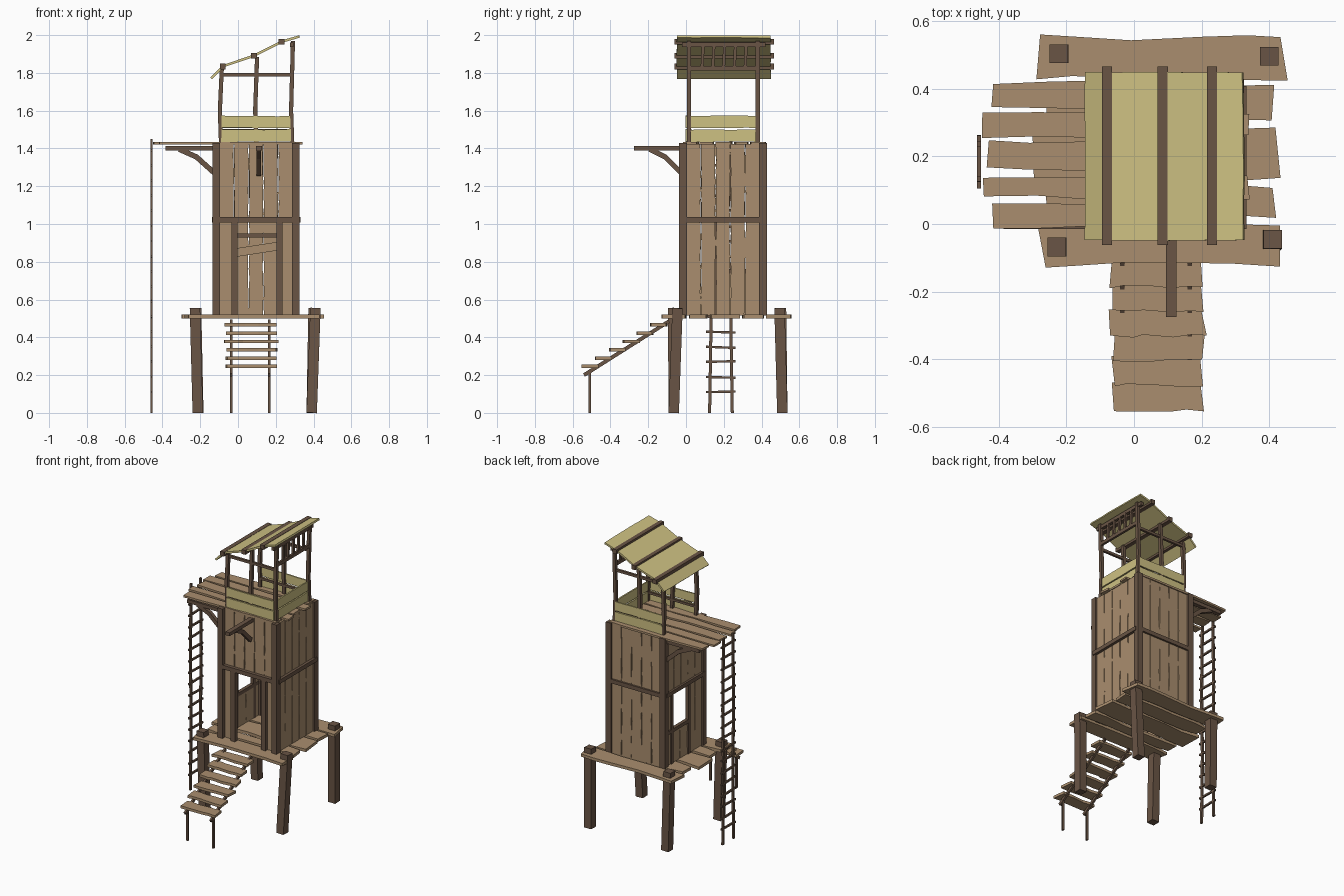
import bpy, bmesh, random
from mathutils import Vector as V

random.seed(4)

def material(name, col):
    m = bpy.data.materials.new(name)
    m.diffuse_color = (*col, 1)
    return m

TAN = material("tan_planks", (0.40, 0.27, 0.156))
BROWN = material("dark_brown_timber", (0.144, 0.091, 0.060))
STRAW = material("straw_yellow_boards", (0.617, 0.533, 0.225))
X, Y, Z = V((1, 0, 0)), V((0, 1, 0)), V((0, 0, 1))

def finish(name, bm, mat):
    bmesh.ops.recalc_face_normals(bm, faces=bm.faces[:])
    me = bpy.data.meshes.new(name)
    bm.to_mesh(me)
    bm.free()
    me.materials.append(mat)
    bpy.context.collection.objects.link(bpy.data.objects.new(name, me))

def plank(name, origin, u, v, length, width, thick, mat=TAN, jag=0.005, end=0.01, n=5):
    """Rough-edged board: origin corner, length along u, width along v, thickness along u x v."""
    o, r = V(origin), random.uniform
    ts = [0] + [(i + r(-.3, .3)) / n for i in range(1, n)] + [1]
    low = [(t * length, r(0, jag)) for t in ts]
    high = [(t * length, width - r(0, jag)) for t in reversed(ts)]
    low[0] = (r(0, end), low[0][1])
    low[-1] = (length - r(0, end), low[-1][1])
    high[0] = (length - r(0, end), high[0][1])
    high[-1] = (r(0, end), high[-1][1])
    bm = bmesh.new()
    f = bm.faces.new([bm.verts.new(o + u * a + v * b) for a, b in low + high])
    ext = bmesh.ops.extrude_face_region(bm, geom=[f])["geom"]
    bmesh.ops.translate(bm, vec=u.cross(v) * thick,
                        verts=[e for e in ext if isinstance(e, bmesh.types.BMVert)])
    finish(name, bm, mat)

def beam(name, pts, w, h, mat=BROWN):
    """Square timber through a few points; w is the sideways size, h the other."""
    pts = [V(p) for p in pts]
    d = (pts[-1] - pts[0]).normalized()
    s = X if abs(d.z) > 0.95 else d.cross(Z).normalized()
    t = d.cross(s).normalized()
    s = t.cross(d)
    bm = bmesh.new()
    rings = [[bm.verts.new(p + s * a * w / 2 + t * b * h / 2)
              for a, b in ((-1, -1), (1, -1), (1, 1), (-1, 1))] for p in pts]
    for r0, r1 in zip(rings, rings[1:]):
        for i in range(4):
            j = (i + 1) % 4
            bm.faces.new((r0[i], r0[j], r1[j], r1[i]))
    bm.faces.new(rings[0])
    bm.faces.new(rings[-1])
    finish(name, bm, mat)

# Lower platform: planks along x
for y0, y1, x0, x1 in ((-0.13, 0.005, -0.29, 0.46), (0.015, 0.115, -0.29, 0.44),
                       (0.125, 0.29, -0.31, 0.44), (0.295, 0.415, -0.29, 0.44),
                       (0.42, 0.56, -0.29, 0.46)):
    plank("platform_plank", (x0, y0, 0.5), X, Y, x1 - x0, y1 - y0, 0.02, jag=0.018, end=0.035)

# Four leaning stilts
for bx, by, tx, ty in ((-0.213, -0.065, -0.228, -0.068), (0.39, -0.065, 0.41, -0.045),
                       (-0.21, 0.51, -0.222, 0.503), (0.39, 0.51, 0.40, 0.495)):
    beam("stilt", [(bx, by, 0), (tx, ty, 0.555)], 0.055, 0.055)

# Front stairs
for i in range(6):
    plank("stair_step", (-0.075, -0.555 + i * 0.073, 0.237 + i * 0.044), X, Y,
          0.29, 0.092, 0.018, jag=0.01, end=0.02)
for x in (-0.035, 0.165):
    beam("stair_stringer", [(x, -0.54, 0.20), (x, -0.09, 0.485)], 0.014, 0.02)
    beam("stair_leg", [(x, -0.51, 0), (x, -0.51, 0.225)], 0.014, 0.014)

# Tower frame: corner posts and middle rails
for x in (-0.115, 0.305):
    for y in (-0.015, 0.408):
        beam("corner_post", [(x, y, 0.515), (x, y, 1.43)], 0.04, 0.042)
    beam("middle_rail_side", [(x * 1.06 - 0.004, -0.015, 1.022), (x * 1.06 - 0.004, 0.408, 1.022)], 0.025, 0.028)
for y in (-0.022, 0.415):
    beam("middle_rail", [(-0.115, y, 1.022), (0.305, y, 1.022)], 0.024, 0.028)

# Tower walls: vertical planks
def wall(name, origin, v, width, n, z0, z1):
    w = width / n
    for i in range(n):
        plank(name, V(origin) + v * (w * i) + Z * z0, Z, v, z1 - z0, w + 0.001, 0.014,
              jag=0.005, end=0.002, n=8)

wall("front_wall_plank", (-0.10, -0.008, 0), X, 0.39, 5, 1.02, 1.425)
wall("front_wall_plank", (-0.10, -0.008, 0), X, 0.07, 1, 0.515, 1.02)
wall("front_wall_plank", (0.23, -0.008, 0), X, 0.06, 1, 0.515, 1.02)
wall("back_wall_plank", (-0.10, 0.400, 0), X, 0.39, 5, 0.515, 1.02)
wall("back_wall_plank", (-0.10, 0.400, 0), X, 0.39, 5, 1.02, 1.425)
for z0, z1 in ((0.515, 1.02), (1.02, 1.425)):
    wall("right_wall_plank", (0.313, 0.0, 0), Y, 0.39, 5, z0, z1)
wall("left_wall_plank", (-0.110, 0.0, 0), Y, 0.39, 5, 1.02, 1.425)
wall("left_wall_plank", (-0.110, 0.0, 0), Y, 0.16, 2, 0.515, 1.02)
wall("left_wall_plank", (-0.110, 0.16, 0), Y, 0.17, 2, 0.515, 0.75)
wall("left_wall_plank", (-0.110, 0.33, 0), Y, 0.06, 1, 0.515, 1.02)

# Door frame, window frame, inner rail and loose board
for x in (-0.018, 0.22):
    beam("door_post", [(x, -0.018, 0.515), (x, -0.018, 1.01)], 0.033, 0.03)
for y in (0.15, 0.34):
    beam("window_post", [(-0.12, y, 0.515), (-0.12, y, 1.01)], 0.024, 0.024)
beam("window_sill", [(-0.12, 0.15, 0.75), (-0.12, 0.39, 0.75)], 0.024, 0.024)
beam("inner_rail", [(-0.1, 0.385, 0.94), (0.29, 0.385, 0.94)], 0.02, 0.022)
beam("inner_slanted_board", [(-0.1, 0.375, 0.835), (0.29, 0.375, 0.895)], 0.012, 0.045, TAN)

# Upper deck with balcony on the left
for y0, y1, x0, x1 in ((-0.02, 0.068, -0.425, 0.31), (0.07, 0.15, -0.455, 0.345),
                       (0.155, 0.25, -0.44, 0.32), (0.25, 0.335, -0.46, 0.35),
                       (0.338, 0.425, -0.425, 0.31)):
    plank("deck_plank", (x0, y0, 1.42), X, Y, x1 - x0, y1 - y0, 0.014, jag=0.014, end=0.015)
for y in (0.0, 0.39):
    beam("balcony_beam", [(-0.385, y, 1.402), (-0.1, y, 1.402)], 0.03, 0.024)
    beam("balcony_brace", [(-0.31, y, 1.395), (-0.22, y, 1.355), (-0.125, y, 1.27)], 0.025, 0.028)

# Hoist beam on the front
beam("hoist_beam", [(0.11, -0.275, 1.402), (0.11, 0.0, 1.402)], 0.032, 0.024)
beam("hoist_brace", [(0.11, -0.19, 1.395), (0.11, -0.11, 1.355), (0.11, -0.02, 1.265)], 0.022, 0.028)

# Tall ladder on the left
for y, b in ((0.125, 0.008), (0.245, -0.008)):
    beam("ladder_rail", [(-0.458, y, 0), (-0.458, y + b, 0.5), (-0.458, y, 0.95), (-0.458, y + b, 1.45)],
         0.013, 0.016)
for i in range(17):
    z = 0.11 + 0.08 * i
    beam("ladder_rung", [(-0.458, 0.105, z), (-0.458, 0.262, z + random.uniform(-.006, .006))], 0.012, 0.012)

# Lookout posts and roof-height rails
for y in (0.015, 0.38):
    for x, top in ((-0.09, 1.82), (0.097, 1.885), (0.287, 1.97)):
        beam("lookout_post", [(x, y, 1.43), (x - 0.006, y, 1.6), (x + 0.004, y, top)], 0.022, 0.022)
    beam("lookout_beam", [(-0.09, y, 1.79), (0.287, y, 1.79)], 0.016, 0.018)
beam("lookout_beam_right", [(0.29, 0.015, 1.825), (0.29, 0.38, 1.825)], 0.016, 0.024)
beam("lookout_beam_top", [(0.285, -0.02, 1.95), (0.285, 0.42, 1.95)], 0.02, 0.024)
for i in range(5):
    y = 0.085 + i * 0.057
    beam("gable_slat", [(0.29, y, 1.825), (0.288, y + 0.006, 1.95)], 0.014, 0.016)

# Straw-coloured parapet: front, back and right
for z in (1.434, 1.506):
    plank("parapet_front", (-0.09, 0.008, z), X, Z, 0.37, 0.068, 0.01, STRAW, 0.004, 0.004)
    plank("parapet_back", (-0.09, 0.392, z), X, Z, 0.37, 0.068, 0.01, STRAW, 0.004, 0.004)
    plank("parapet_right", (0.278, 0.01, z), Y, Z, 0.37, 0.068, 0.01, STRAW, 0.004, 0.004)
for y in (0.022, 0.373):
    beam("parapet_rail", [(-0.09, y, 1.495), (0.28, y, 1.495)], 0.012, 0.016)

# Sloping roof boards and battens at their joints
roof = [(-0.147, 1.765), (-0.08, 1.832), (0.085, 1.888), (0.23, 1.962), (0.32, 1.988)]
for (x0, z0), (x1, z1) in zip(roof, roof[1:]):
    slope = V((x1 - x0, 0, z1 - z0))
    plank("roof_board", (x0, 0.45, z0 + 0.01), -Y, slope.normalized(), 0.5, slope.length + 0.004,
          -0.013, STRAW, 0.005, 0.003)
for x, z in roof[1:4]:
    beam("roof_batten", [(x, -0.062, z + 0.002), (x, 0.465, z + 0.002)], 0.03, 0.03)
